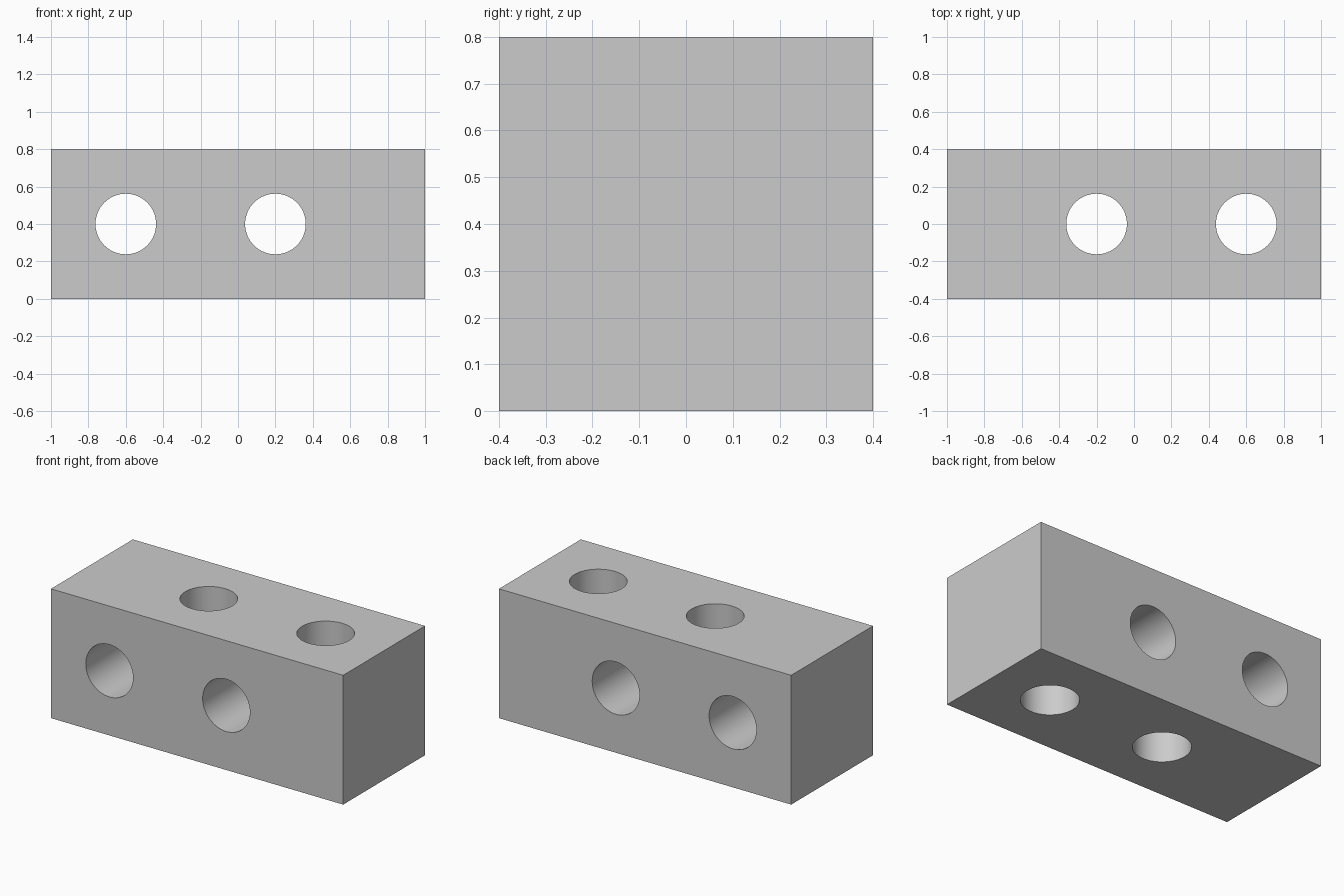
import bpy, bmesh
from math import pi
from mathutils import Matrix

if "Cube" in bpy.data.objects:
    bpy.data.objects.remove(bpy.data.objects["Cube"])

LENGTH, SIDE, HOLE_R = 2.0, 0.8, 0.162


def make_object(name, bm):
    mesh = bpy.data.meshes.new(name)
    bm.to_mesh(mesh)
    bm.free()
    obj = bpy.data.objects.new(name, mesh)
    bpy.context.collection.objects.link(obj)
    return obj


# Rectangular block standing on the ground
bm = bmesh.new()
bmesh.ops.create_cube(bm, size=1, matrix=Matrix.Translation((0, 0, SIDE / 2))
                      @ Matrix.Diagonal((LENGTH, SIDE, SIDE, 1)))
block = make_object("drilled_block", bm)

# Drills: alternating front-to-back and vertical holes, evenly spaced
bm = bmesh.new()
for i in range(4):
    tilt = pi / 2 if i % 2 == 0 else 0
    bmesh.ops.create_cone(
        bm, cap_ends=True, segments=64, radius1=HOLE_R, radius2=HOLE_R, depth=SIDE * 1.5,
        matrix=Matrix.Translation((-0.6 + 0.4 * i, 0, SIDE / 2)) @ Matrix.Rotation(tilt, 4, 'X'))
drills = make_object("hole_cutters", bm)
drills.hide_render = True

# Cut the through holes, then drop the cutters
cut = block.modifiers.new("holes", 'BOOLEAN')
cut.operation = 'DIFFERENCE'
cut.solver = 'EXACT'
cut.object = drills
bpy.context.view_layer.objects.active = block
block.select_set(True)
bpy.ops.object.modifier_apply(modifier=cut.name)
bpy.data.objects.remove(drills)

# Smooth hole walls, crisp rims and block edges
bpy.ops.object.shade_smooth_by_angle(angle=pi / 6)
